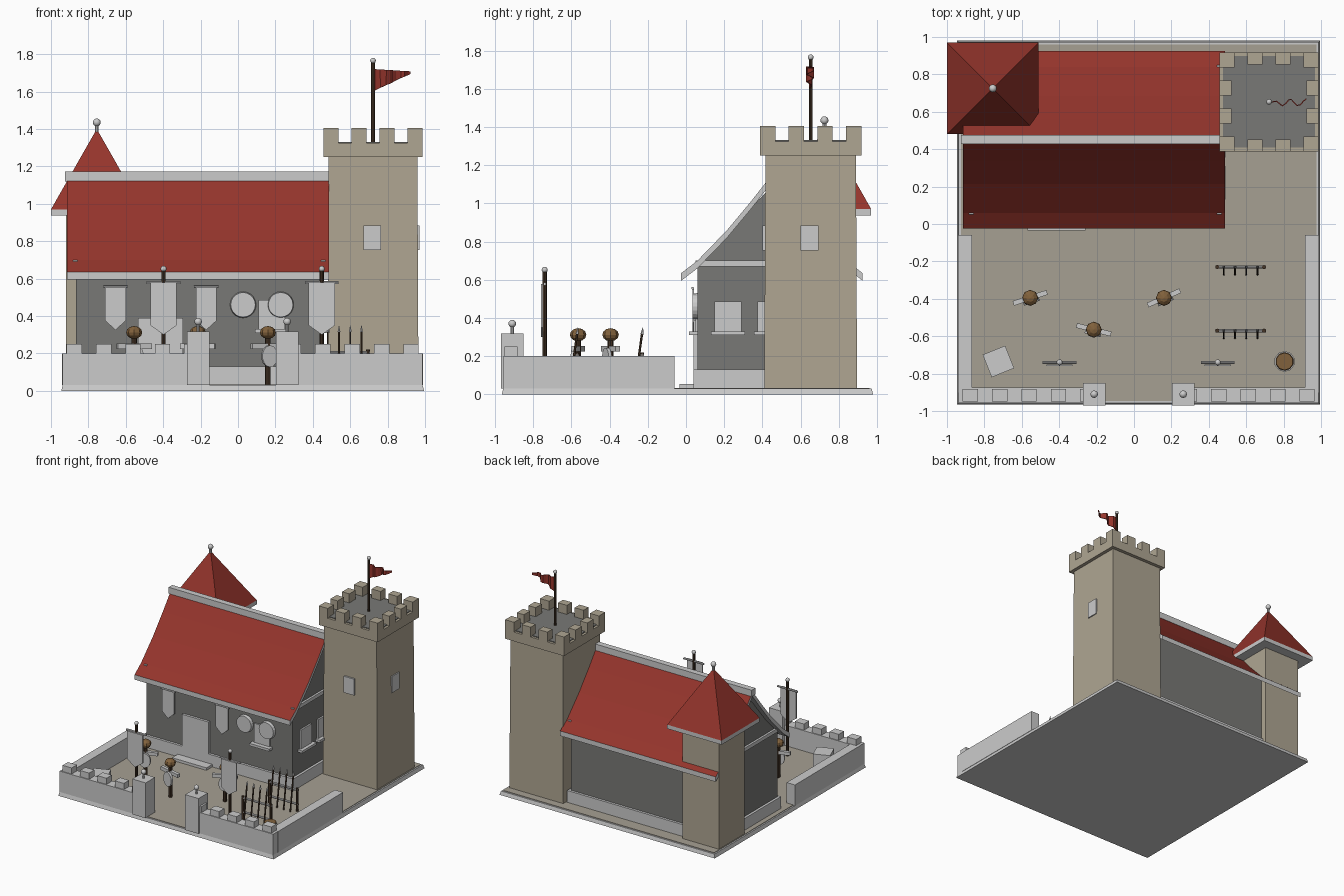
import bpy, bmesh, math
from mathutils import Vector, Matrix

if "Cube" in bpy.data.objects:
    bpy.data.objects.remove(bpy.data.objects["Cube"])


def material(name, r, g, b):
    m = bpy.data.materials.new(name)
    m.diffuse_color = (r, g, b, 1)
    m.use_nodes = True
    m.node_tree.nodes["Principled BSDF"].inputs["Base Color"].default_value = m.diffuse_color
    return m


STONE = material("stone", 0.43, 0.38, 0.29)
WALL = material("dark_wall", 0.19, 0.19, 0.18)
GROUND = material("ground", 0.38, 0.35, 0.29)
RED = material("red_tile", 0.30, 0.035, 0.025)
WOOD = material("dark_wood", 0.06, 0.035, 0.02)
STRAW = material("straw", 0.22, 0.12, 0.045)


def finish(name, bm, mat=None, smooth=False):
    bmesh.ops.recalc_face_normals(bm, faces=bm.faces)
    me = bpy.data.meshes.new(name)
    bm.to_mesh(me)
    bm.free()
    ob = bpy.data.objects.new(name, me)
    bpy.context.collection.objects.link(ob)
    if mat:
        me.materials.append(mat)
    if smooth:
        for p in me.polygons:
            p.use_smooth = True
    return ob


def box(name, x0, x1, y0, y1, z0, z1, mat=None, inset=0.0, rot=0.0):
    """Box from its limits; inset narrows the top on every side."""
    bm = bmesh.new()
    bmesh.ops.create_cube(bm, size=1)
    c = Vector(((x0 + x1) / 2, (y0 + y1) / 2, (z0 + z1) / 2))
    r = Matrix.Rotation(rot, 3, 'Z')
    for v in bm.verts:
        k = 2 * inset if v.co.z > 0 else 0
        v.co = r @ Vector((v.co.x * (x1 - x0 - k), v.co.y * (y1 - y0 - k), v.co.z * (z1 - z0))) + c
    return finish(name, bm, mat)


def prism(name, pts, axis, a, b, mat=None):
    """Outline (y,z) extruded along x, or (x,z) extruded along y."""
    bm = bmesh.new()
    put = (lambda p: (a, p[0], p[1])) if axis == 'x' else (lambda p: (p[0], a, p[1]))
    f = bm.faces.new([bm.verts.new(put(p)) for p in pts])
    g = bmesh.ops.extrude_face_region(bm, geom=[f])
    d = Vector((b - a, 0, 0)) if axis == 'x' else Vector((0, b - a, 0))
    bmesh.ops.translate(bm, vec=d, verts=[e for e in g['geom'] if isinstance(e, bmesh.types.BMVert)])
    return finish(name, bm, mat)


def rod(name, p, q, r, mat=None, sides=8, r2=None):
    p, q = Vector(p), Vector(q)
    bm = bmesh.new()
    bmesh.ops.create_cone(bm, cap_ends=True, segments=sides, radius1=r,
                          radius2=r if r2 is None else r2, depth=(q - p).length)
    bm.transform(Matrix.Translation((p + q) / 2) @ (q - p).to_track_quat('Z', 'Y').to_matrix().to_4x4())
    return finish(name, bm, mat)


def ball(name, c, r, mat=None, sz=1.0, seg=12, rings=8, smooth=True):
    bm = bmesh.new()
    bmesh.ops.create_uvsphere(bm, u_segments=seg, v_segments=rings, radius=r)
    bm.transform(Matrix.Translation(c) @ Matrix.Diagonal((1, 1, sz, 1)))
    return finish(name, bm, mat, smooth)


def banner(name, x, y, w, z0, z1):
    h = w / 2
    prism(name, [(x - h, z1), (x + h, z1), (x + h, z0 + 0.05), (x, z0), (x - h, z0 + 0.05)], 'y', y - 0.005, y + 0.005)


CX = 0.025
# base slab and courtyard ground
box("base_slab", -0.945, 0.995, -0.965, 0.98, 0, 0.03, None, 0.008)
box("courtyard_ground", -0.925, 0.975, -0.945, 0.96, 0.025, 0.034, GROUND)

# great hall
prism("hall_walls", [(0.06, 0.03), (0.84, 0.03), (0.84, 0.69), (0.45, 1.09), (0.06, 0.69)], 'x', -0.865, 0.45, WALL)
box("hall_plinth", -0.885, 0.47, 0.04, 0.86, 0.03, 0.13)
for x in (-0.87, 0.455):
    box("gable_beam", x - 0.012, x + 0.012, 0.05, 0.85, 0.67, 0.70)

# flared roof: outer faces red, rest grey
half = [(0.475, 0.635), (0.39, 0.70), (0.235, 0.86), (0.11, 1.01), (0.0, 1.15)]
outer = [(0.45 - d, z) for d, z in half] + [(0.45 + d, z) for d, z in half[-2::-1]]
inner = [(y, z - 0.04) for y, z in reversed(outer)]
roof = prism("hall_roof", outer + inner, 'x', -0.915, 0.487)
roof.data.materials.append(None)
roof.data.materials.append(RED)
for p in roof.data.polygons:
    if p.normal.z > 0.3:
        p.material_index = 1
box("ridge_beam", -0.925, 0.49, 0.427, 0.475, 1.12, 1.172)

# door, step and windows of the hall
box("hall_door", -0.535, -0.295, 0.04, 0.07, 0.05, 0.39)
box("door_step", -0.57, -0.26, -0.035, 0.05, 0.03, 0.055)
box("front_window", 0.11, 0.25, 0.05, 0.07, 0.32, 0.485)
box("front_sill", 0.09, 0.27, 0.015, 0.07, 0.31, 0.33)
for y in (0.22, 0.445):
    box("gable_window", 0.44, 0.463, y - 0.07, y + 0.07, 0.33, 0.485)
    box("gable_sill", 0.44, 0.49, y - 0.09, y + 0.09, 0.31, 0.33)

# wall banners and round shields
for x in (-0.655, -0.17):
    rod("wall_banner_rod", (x - 0.065, 0.035, 0.556), (x + 0.065, 0.035, 0.556), 0.007)
    banner("wall_banner", x, 0.038, 0.11, 0.325, 0.556)
for x in (0.027, 0.228):
    rod("round_shield", (x, 0.06, 0.46), (x, 0.035, 0.46), 0.07, None, 20, 0.066)

# big tower with battlements
TX, TY = 0.722, 0.653
box("tower_body", TX - 0.243, TX + 0.243, TY - 0.243, TY + 0.243, 0.03, 1.25, STONE, 0.006)
box("tower_crown", TX - 0.265, TX + 0.265, TY - 0.265, TY + 0.265, 1.25, 1.325, STONE)
box("tower_deck", TX - 0.245, TX + 0.245, TY - 0.245, TY + 0.245, 1.32, 1.331, WALL)
steps = [-0.225, -0.075, 0.075, 0.225]
for i, dx in enumerate(steps):
    for j, dy in enumerate(steps):
        if i in (0, 3) or j in (0, 3):
            # merlons sit flush with the outer rim
            mx, my = TX + dx, TY + dy
            wx = 0.04 if j in (0, 3) else 0.032
            wy = 0.04 if i in (0, 3) else 0.032
            ox = math.copysign(0.265 - wx - abs(dx), dx) if i in (0, 3) else 0
            oy = math.copysign(0.265 - wy - abs(dy), dy) if j in (0, 3) else 0
            box("tower_merlon", mx + ox - wx, mx + ox + wx, my + oy - wy, my + oy + wy, 1.325, 1.405, STONE)
box("tower_window_front", 0.672, 0.765, 0.40, 0.43, 0.752, 0.885)
box("tower_window_side", 0.94, 0.97, 0.60, 0.695, 0.752, 0.885)

# flagpole and waving pennant
rod("flagpole", (TX, TY, 1.33), (TX, TY, 1.755), 0.01, WOOD)
ball("flagpole_ball", (TX, TY, 1.765), 0.015)
bm = bmesh.new()
rows = []
for i in range(13):
    t = i / 12
    x, y = 0.73 + 0.19 * t, TY + 0.018 * math.sin(t * 4.5 * math.pi) * min(1, t * 3)
    zs = (1.605 + 0.09 * t, 1.72 - 0.012 * t)
    rows.append([bm.verts.new((x, y, z)) for z in zs])
for a, b in zip(rows, rows[1:]):
    bm.faces.new((a[0], b[0], b[1], a[1]))
flag = finish("pennant", bm, RED)
flag.modifiers.new("thickness", 'SOLIDIFY').thickness = 0.006

# small corner turret with pyramid roof
SX, SY = -0.755, 0.725
box("turret_body", SX - 0.165, SX + 0.165, SY - 0.165, SY + 0.165, 0.03, 0.94, STONE)
box("turret_eaves", SX - 0.245, SX + 0.245, SY - 0.245, SY + 0.245, 0.937, 0.97)
box("turret_roof", SX - 0.245, SX + 0.245, SY - 0.245, SY + 0.245, 0.97, 1.395, RED, 0.242)
rod("turret_finial", (SX, SY, 1.37), (SX, SY, 1.43), 0.01)
ball("turret_ball", (SX, SY, 1.435), 0.021)

# courtyard walls, gate pillars, banner stands: mirrored about the gate
for s in (-1, 1):
    def span(a, b):
        return sorted((CX + s * a, CX + s * b))
    box("side_wall", *span(0.89, 0.965), -0.90, -0.06, 0.03, 0.20)
    box("front_wall", *span(0.24, 0.962), -0.957, -0.875, 0.03, 0.20)
    for k in range(5):
        c = 0.90 - 0.157 * k
        box("wall_merlon", *span(c - 0.041, c + 0.041), -0.95, -0.882, 0.20, 0.25)
    px = CX + s * 0.238
    box("gate_pillar", px - 0.06, px + 0.06, -0.97, -0.85, 0.03, 0.318)
    rod("pillar_stem", (px, -0.91, 0.315), (px, -0.91, 0.36), 0.008)
    ball("pillar_ball", (px, -0.91, 0.37), 0.02)

    bx, by = CX + s * 0.423, -0.74
    rod("banner_pole", (bx, by, 0.03), (bx, by, 0.645), 0.011, WOOD)
    ball("banner_pole_ball", (bx, by, 0.652), 0.016)
    rod("banner_crossbar", (bx - 0.09, by, 0.578), (bx + 0.09, by, 0.578), 0.008)
    banner("standing_banner", bx, by - 0.015, 0.14, 0.30, 0.578)

# training dummies: post, arms, straw head, oval shield
for x, y, deg in ((-0.555, -0.395, 18), (-0.215, -0.565, -14), (0.16, -0.395, 24)):
    a = math.radians(deg)
    rod("dummy_post", (x, y, 0.03), (x, y, 0.29), 0.015, WOOD)
    box("dummy_arms", x - 0.095, x + 0.095, y - 0.013, y + 0.013, 0.225, 0.252, None, 0, a)
    ball("dummy_head", (x, y, 0.312), 0.043, STRAW, 0.8, 8, 6, False)
    d = Vector((math.sin(a), -math.cos(a), 0))
    c = Vector((x, y, 0.185)) + d * 0.012
    sh = rod("dummy_shield", c, c + d * 0.018, 0.045, None, 14)
    for v in sh.data.vertices:
        v.co.z = 0.185 + (v.co.z - 0.185) * 1.3

# spear racks
for y in (-0.23, -0.57):
    for x in (0.445, 0.695):
        rod("rack_post", (x, y, 0.03), (x, y, 0.22), 0.011, WOOD)
    for z in (0.09, 0.205):
        rod("rack_bar", (0.435, y, z), (0.705, y, z), 0.009)
    for x in (0.48, 0.54, 0.60, 0.66):
        rod("spear_shaft", (x, y - 0.04, 0.03), (x, y + 0.0, 0.32), 0.006, WOOD, 6)
        rod("spear_tip", (x, y + 0.0, 0.315), (x, y + 0.004, 0.35), 0.009, None, 6, 0.001)

# barrel and crate
rod("barrel_lower", (0.805, -0.735, 0.03), (0.805, -0.735, 0.10), 0.045, STRAW, 10, 0.055)
rod("barrel_upper", (0.805, -0.735, 0.10), (0.805, -0.735, 0.17), 0.055, STRAW, 10, 0.046)
for z in (0.06, 0.13):
    rod("barrel_hoop", (0.805, -0.735, z), (0.805, -0.735, z + 0.015), 0.056, None, 10)
box("crate", -0.79, -0.66, -0.80, -0.67, 0.03, 0.16, None, 0, math.radians(22))
